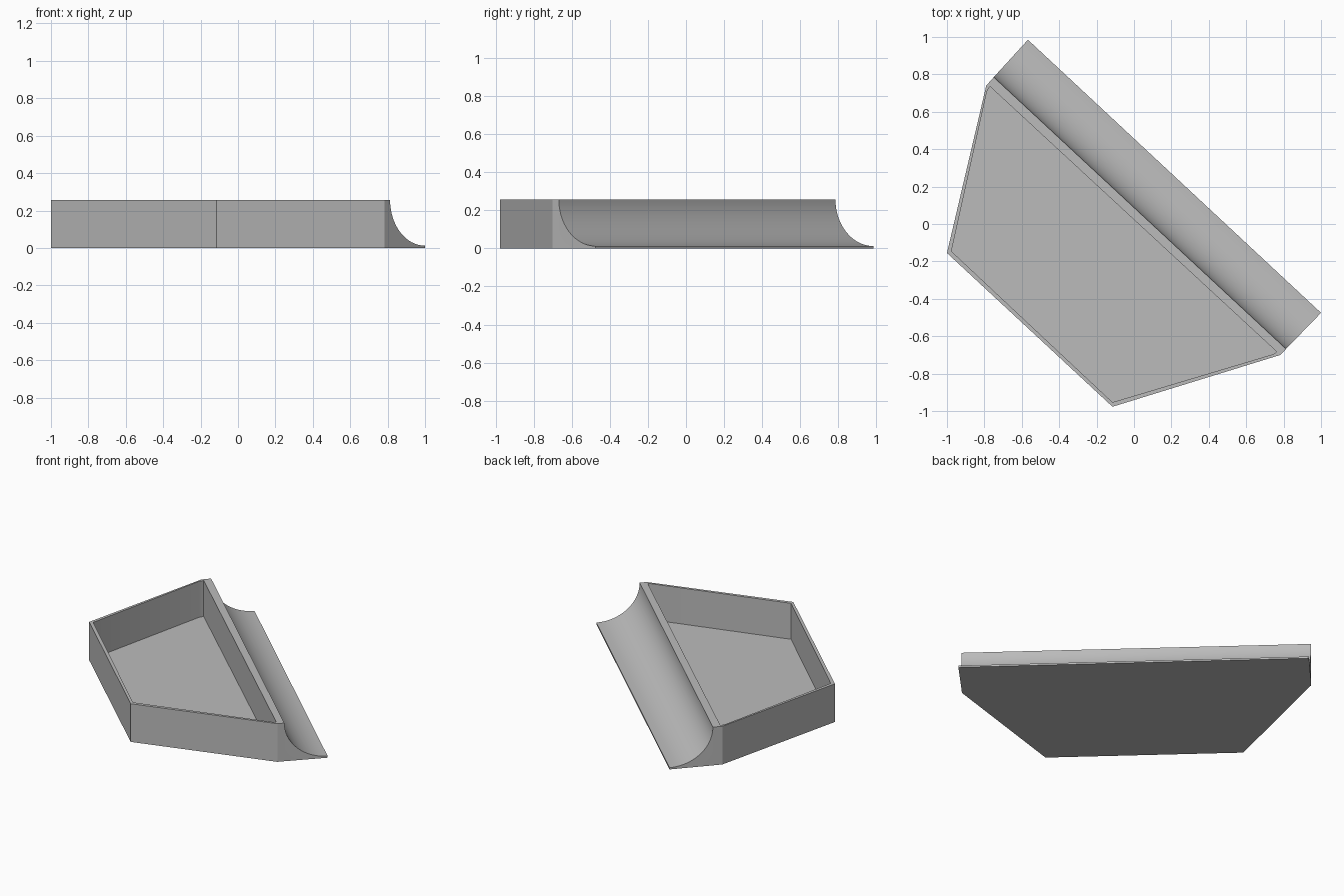
import bpy, bmesh, math
from mathutils import Vector

if "Cube" in bpy.data.objects:
    bpy.data.objects.remove(bpy.data.objects["Cube"])

HEIGHT, FLOOR, LIP, STEPS = 0.257, 0.015, 0.012, 20

# Outlines, counter-clockwise; points 3 and 4 bound the long wall that carries the ramp
OUTER = [(-1, -.155), (-.115, -.977), (.783, -.70), (.813, -.668), (-.75, .785), (-.79, .74)]
INNER = [(-.976, -.146), (-.115, -.953), (.748, -.695), (.763, -.683), (-.77, .735), (-.786, .71)]
TIP_RIGHT, TIP_LEFT = Vector((1, -.475)), Vector((-.567, .985))

gray = bpy.data.materials.new("plain gray")
gray.use_nodes = True
color = (0.5, 0.5, 0.5, 1)
gray.diffuse_color = color
gray.node_tree.nodes["Principled BSDF"].inputs["Base Color"].default_value = color

bm = bmesh.new()


def ring(points, z):
    return [bm.verts.new((x, y, z)) for x, y in points]


# Tray: outer walls, rim, inner walls and floor
bottom, top = ring(OUTER, 0), ring(OUTER, HEIGHT)
inner_top, inner_floor = ring(INNER, HEIGHT), ring(INNER, FLOOR)
count = len(OUTER)
for low, high in ((bottom, top), (top, inner_top), (inner_top, inner_floor)):
    for i in range(count):
        j = (i + 1) % count
        if low is bottom and i == 3:
            continue  # the ramp closes this side
        bm.faces.new((low[i], low[j], high[j], high[i]))
bm.faces.new(inner_floor)
bm.faces.new(bottom)


# Ramp: a hollow quarter curve sweeping from the rim down to a thin lip
def ramp_edge(start, tip):
    verts = [start]
    base = start.co.xy
    for k in range(1, STEPS + 1):
        a = math.pi / 2 * k / STEPS
        p = base.lerp(tip, 1 - math.cos(a))
        verts.append(bm.verts.new((p.x, p.y, HEIGHT - (HEIGHT - LIP) * math.sin(a))))
    verts.append(bm.verts.new((tip.x, tip.y, 0)))
    return verts


right = ramp_edge(top[3], TIP_RIGHT)
left = ramp_edge(top[4], TIP_LEFT)
for k in range(len(right) - 1):
    bm.faces.new((right[k], right[k + 1], left[k + 1], left[k]))
bm.faces.new(right + [bottom[3]])
bm.faces.new(left + [bottom[4]])
bm.faces.new((right[-1], left[-1], bottom[4], bottom[3]))

bmesh.ops.recalc_face_normals(bm, faces=bm.faces)
mesh = bpy.data.meshes.new("tray_with_ramp")
bm.to_mesh(mesh)
bm.free()
mesh.materials.append(gray)
tray = bpy.data.objects.new("tray_with_ramp", mesh)
bpy.context.collection.objects.link(tray)

# Smooth the hollow curve, keep the corners sharp
bpy.ops.object.select_all(action='DESELECT')
tray.select_set(True)
bpy.context.view_layer.objects.active = tray
bpy.ops.object.shade_smooth_by_angle(angle=math.radians(25))
